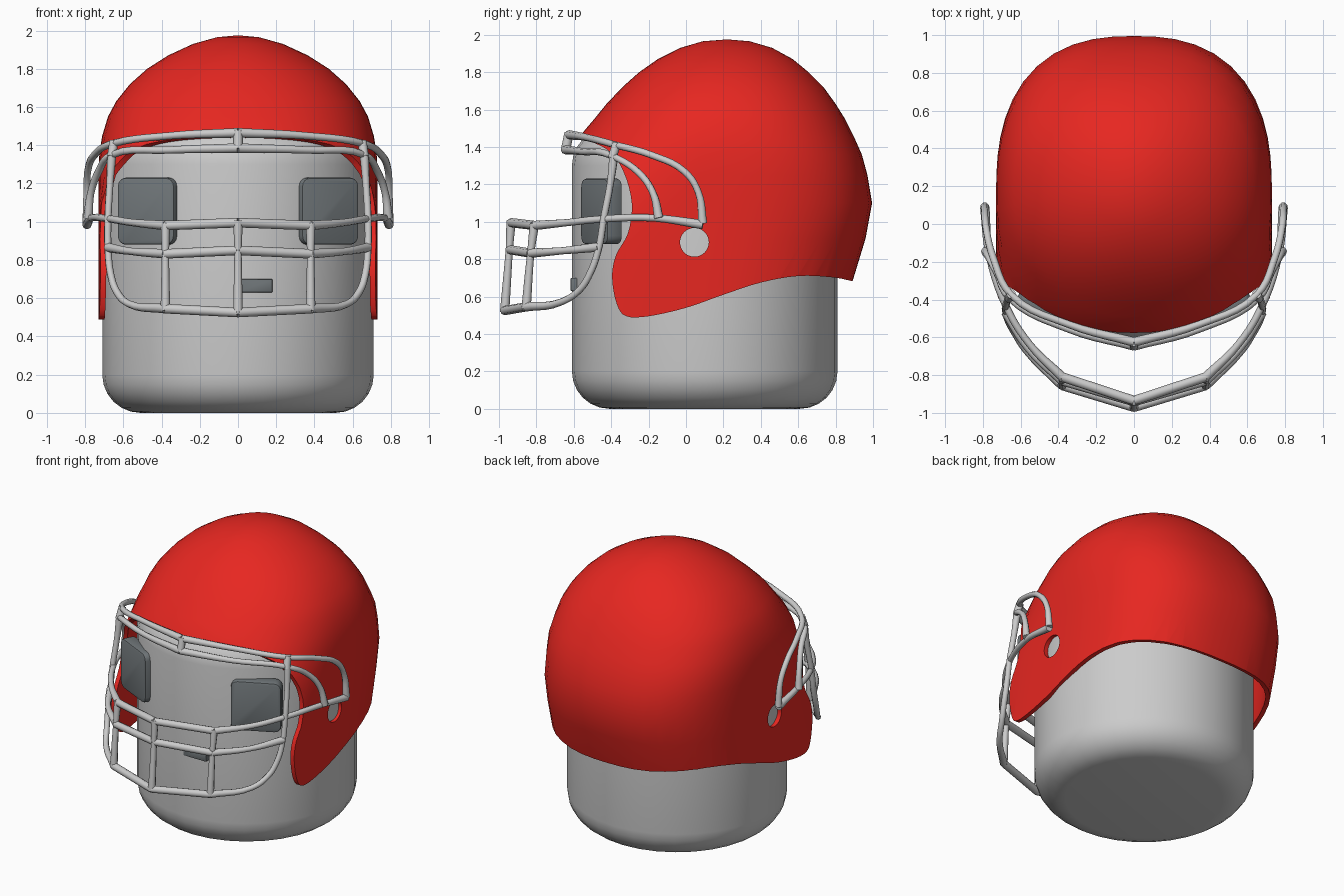
import bpy, bmesh, math
from mathutils import Vector, Matrix

if "Cube" in bpy.data.objects:
    bpy.data.objects.remove(bpy.data.objects["Cube"])


def material(name, rgb):
    m = bpy.data.materials.new(name)
    m.diffuse_color = (*rgb, 1)
    m.use_nodes = True
    m.node_tree.nodes["Principled BSDF"].inputs["Base Color"].default_value = m.diffuse_color
    return m


RED = material("red_shell", (0.8, 0.02, 0.015))
DARK = material("dark_grey", (0.16, 0.18, 0.19))


def from_bmesh(name, bm, mat=None):
    bmesh.ops.recalc_face_normals(bm, faces=bm.faces)
    me = bpy.data.meshes.new(name)
    bm.to_mesh(me)
    bm.free()
    ob = bpy.data.objects.new(name, me)
    bpy.context.collection.objects.link(ob)
    if mat:
        me.materials.append(mat)
    return ob


def select(ob):
    bpy.ops.object.select_all(action='DESELECT')
    ob.select_set(True)
    bpy.context.view_layer.objects.active = ob


def smooth(ob, angle=35):
    select(ob)
    bpy.ops.object.shade_smooth_by_angle(angle=math.radians(angle))


def apply_all(ob):
    select(ob)
    for m in list(ob.modifiers):
        bpy.ops.object.modifier_apply(modifier=m.name)


def bevel(ob, width, segments, angle=60):
    m = ob.modifiers.new("bevel", 'BEVEL')
    m.width, m.segments, m.limit_method = width, segments, 'ANGLE'
    m.angle_limit = math.radians(angle)
    apply_all(ob)


def rounded_box(name, loc, size, turn, width, mat):
    bm = bmesh.new()
    bmesh.ops.create_cube(bm, size=1, matrix=Matrix.Diagonal((*size, 1)))
    # round the four corners seen from the front
    edges = [e for e in bm.edges if abs((e.verts[0].co - e.verts[1].co).y) > 1e-4]
    bmesh.ops.bevel(bm, geom=edges, offset=width, segments=4, profile=0.5, affect='EDGES')
    bm.transform(Matrix.Translation(loc) @ Matrix.Rotation(turn, 4, 'Z'))
    ob = from_bmesh(name, bm, mat)
    bevel(ob, min(0.012, width), 2)
    smooth(ob)


# Head: cylinder with rounded rims
bpy.ops.mesh.primitive_cylinder_add(vertices=32, radius=0.71, depth=1.5, location=(0, 0.1, 0.75))
head = bpy.context.object
head.name = "head"
bevel(head, 0.2, 6)
smooth(head)

# Eyes and mouth
for s, side in ((1, "right"), (-1, "left")):
    rounded_box("eye_" + side, (s * 0.465, -0.452, 1.055), (0.33, 0.09, 0.35),
                s * math.radians(26), 0.045, DARK)
rounded_box("mouth", (0.09, -0.595, 0.665), (0.18, 0.045, 0.07), 0, 0.006, DARK)

# Helmet dome: rings of height, front y, back y, half width, front squareness
RINGS = [(0.40, -0.68, 0.80, 0.73, 6), (0.68, -0.68, 0.89, 0.73, 6), (0.91, -0.68, 0.96, 0.73, 5.5),
         (1.10, -0.66, 0.995, 0.73, 4.2), (1.25, -0.64, 0.97, 0.73, 3), (1.36, -0.61, 0.94, 0.725, 2.5),
         (1.45, -0.575, 0.90, 0.71, 2.25), (1.55, -0.49, 0.85, 0.68, 2.2), (1.63, -0.425, 0.80, 0.637, 2.2),
         (1.72, -0.34, 0.735, 0.565, 2.1), (1.80, -0.25, 0.655, 0.475, 2.1), (1.87, -0.15, 0.57, 0.365, 2),
         (1.93, -0.03, 0.46, 0.235, 2), (1.965, 0.09, 0.34, 0.11, 2)]
N = 48
bm = bmesh.new()
rows = []
for z, front, back, a, nf in RINGS:
    c, b = (front + back) / 2, (back - front) / 2
    row = []
    for i in range(N):
        t = 2 * math.pi * i / N
        n = nf if math.sin(t) < 0 else min(2.5, 2 + (2 - z) * 0.8)
        r = (abs(math.cos(t) / a) ** n + abs(math.sin(t) / b) ** n) ** (-1 / n)
        row.append(bm.verts.new((r * math.cos(t), c + r * math.sin(t), z)))
    rows.append(row)
tip = bm.verts.new((0, 0.22, 1.975))
for lo, hi in zip(rows, rows[1:]):
    for i in range(N):
        j = (i + 1) % N
        bm.faces.new((lo[i], lo[j], hi[j], hi[i]))
for i in range(N):
    bm.faces.new((rows[-1][i], rows[-1][(i + 1) % N], tip))
helmet = from_bmesh("helmet_shell", bm, RED)
sol = helmet.modifiers.new("thickness", 'SOLIDIFY')
sol.thickness, sol.offset = 0.03, -1


# Helmet edge seen from the side (y, z), smoothed and pushed through in x
def catmull(pts, steps=4):
    p = [Vector(q) for q in pts]
    p = [2 * p[0] - p[1]] + p + [2 * p[-1] - p[-2]]
    out = []
    for k in range(1, len(p) - 2):
        a, b, c, d = p[k - 1:k + 3]
        for s in range(steps):
            t = s / steps
            out.append(0.5 * (2 * b + (c - a) * t + (2 * a - 5 * b + 4 * c - d) * t * t
                              + (3 * b - a - 3 * c + d) * t ** 3))
    return out + [p[-2]]


EDGE = [(-0.75, 1.475), (-0.57, 1.445), (-0.42, 1.385), (-0.335, 1.27), (-0.29, 1.1), (-0.31, 0.94),
        (-0.375, 0.82), (-0.395, 0.70), (-0.37, 0.56), (-0.32, 0.495), (-0.2, 0.495), (0, 0.54),
        (0.2, 0.61), (0.4, 0.675), (0.6, 0.71), (0.78, 0.703), (0.9, 0.68), (1.2, 0.61)]
bm = bmesh.new()
outline = catmull(EDGE) + [Vector((1.2, 2.3)), Vector((-0.75, 2.3))]
face = bm.faces.new([bm.verts.new((-1, y, z)) for y, z in outline])
ext = bmesh.ops.extrude_face_region(bm, geom=[face])
bmesh.ops.translate(bm, verts=[v for v in ext["geom"] if isinstance(v, bmesh.types.BMVert)], vec=(2, 0, 0))
trim = from_bmesh("trim_cutter", bm)

# Ear holes
bm = bmesh.new()
bmesh.ops.create_cone(bm, cap_ends=True, segments=32, radius1=0.077, radius2=0.077, depth=2,
                      matrix=Matrix.Translation((0, 0.045, 0.89)) @ Matrix.Rotation(math.pi / 2, 4, 'Y'))
ear = from_bmesh("ear_cutter", bm)
for cutter, op in ((trim, 'INTERSECT'), (ear, 'DIFFERENCE')):
    cutter.hide_render = True
    m = helmet.modifiers.new("cut", 'BOOLEAN')
    m.operation, m.object, m.solver = op, cutter, 'EXACT'
apply_all(helmet)
for cutter in (trim, ear):
    bpy.data.objects.remove(cutter)
smooth(helmet)


# Face guard: bent bars, thicker at the joints
def bars(name, paths):
    cu = bpy.data.curves.new(name, 'CURVE')
    cu.dimensions, cu.bevel_depth, cu.bevel_resolution = '3D', 0.02, 2
    cu.resolution_u, cu.use_fill_caps = 5, True
    for path in paths:
        for s in ((1,) if all(p[0] == 0 for p in path) else (1, -1)):
            sp = cu.splines.new('BEZIER')
            sp.bezier_points.add(len(path) - 1)
            for k, (bp, p) in enumerate(zip(sp.bezier_points, path)):
                bp.co = (s * p[0], p[1], p[2])
                bp.handle_left_type = bp.handle_right_type = 'AUTO'
                bp.radius = 1.25 if k in (0, len(path) - 1) else 0.95
    ob = bpy.data.objects.new(name, cu)
    bpy.context.collection.objects.link(ob)
    select(ob)
    bpy.ops.object.convert(target='MESH')
    smooth(bpy.context.object, 50)


bars("brow_guard", [
    [(0, -0.625, 1.465), (0.35, -0.53, 1.45), (0.65, -0.375, 1.41), (0.745, -0.18, 1.355),
     (0.785, -0.01, 1.27), (0.79, 0.065, 1.16), (0.79, 0.09, 0.99)],
    [(0, -0.645, 1.385), (0.35, -0.555, 1.375), (0.66, -0.39, 1.35), (0.73, -0.25, 1.26),
     (0.77, -0.175, 1.15), (0.785, -0.145, 1.02)],
    [(0, -0.625, 1.475), (0, -0.645, 1.38)],
    [(0.65, -0.37, 1.42), (0.66, -0.395, 1.34)]])

bars("face_cage", [
    # upper rail
    [(0, -0.935, 0.995), (0.38, -0.81, 0.98)],
    [(0.38, -0.81, 0.98), (0.55, -0.64, 0.995), (0.675, -0.44, 1.015), (0.765, -0.17, 1.02), (0.79, 0.09, 0.985)],
    # middle rail
    [(0, -0.94, 0.85), (0.38, -0.83, 0.832)],
    [(0.38, -0.83, 0.832), (0.56, -0.66, 0.845), (0.68, -0.465, 0.865)],
    # lower rail and side upright
    [(0, -0.97, 0.525), (0.38, -0.855, 0.545)],
    [(0.38, -0.855, 0.545), (0.57, -0.67, 0.57), (0.635, -0.57, 0.635), (0.665, -0.515, 0.72),
     (0.68, -0.465, 0.865), (0.68, -0.44, 1.015), (0.67, -0.405, 1.2), (0.66, -0.385, 1.36)],
    # front uprights
    [(0, -0.935, 1.005), (0, -0.945, 0.85), (0, -0.97, 0.515)],
    [(0.38, -0.81, 0.99), (0.38, -0.83, 0.832), (0.38, -0.855, 0.535)]])
